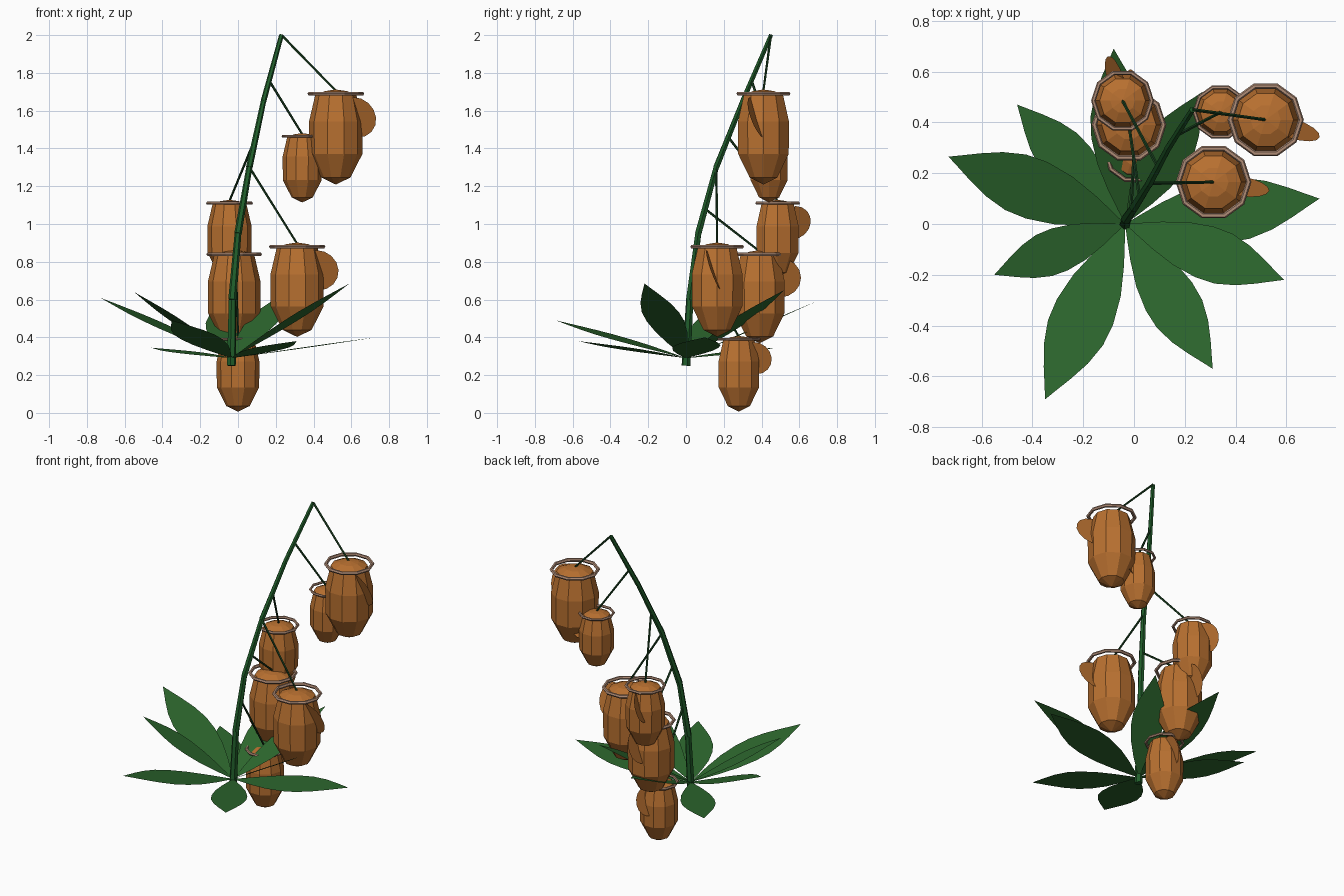
import bpy, bmesh, math
from mathutils import Vector, Matrix

old = bpy.data.objects.get("Cube")
if old:
    bpy.data.objects.remove(old, do_unlink=True)


def material(name, srgb):
    lin = [((c / 255 + 0.055) / 1.055) ** 2.4 for c in srgb]
    m = bpy.data.materials.new(name)
    m.use_nodes = True
    m.diffuse_color = (*lin, 1)
    m.node_tree.nodes["Principled BSDF"].inputs["Base Color"].default_value = (*lin, 1)
    return m


LEAF = material("leaf green", (45, 104, 46))
STEM = material("stem green", (32, 94, 42))
STALK = material("dark stalk green", (26, 66, 32))
POD = material("copper brown", (184, 112, 48))
RIM = material("dusty tan", (176, 140, 118))


def finish(name, bm, mat):
    bmesh.ops.recalc_face_normals(bm, faces=bm.faces)
    me = bpy.data.meshes.new(name)
    bm.to_mesh(me)
    bm.free()
    me.materials.append(mat)
    ob = bpy.data.objects.new(name, me)
    bpy.context.collection.objects.link(ob)
    return ob


def add_rod(bm, a, b, r1, r2, sides):
    a, b = Vector(a), Vector(b)
    d = b - a
    rot = d.to_track_quat('Z', 'Y').to_matrix().to_4x4()
    bmesh.ops.create_cone(bm, cap_ends=True, segments=sides, radius1=r1, radius2=r2,
                          depth=d.length, matrix=Matrix.Translation((a + b) / 2) @ rot)


def polar(r, ang, z):
    return Vector((r * math.cos(ang), r * math.sin(ang), z))


# Arching main stem, one tapered section per span
path = [(-.035, 0, .25), (-.03, .02, .6), (0, .065, .95),
        (.06, .16, 1.3), (.135, .3, 1.65), (.23, .45, 2.0)]
bm = bmesh.new()
for i, (a, b) in enumerate(zip(path, path[1:])):
    r = .024 - .0022 * i
    add_rod(bm, a, b, r, r * .82, 6)
finish("main_stem", bm, STEM)


def stem_point(z):
    for a, b in zip(path, path[1:]):
        if z <= b[2]:
            return Vector(a).lerp(Vector(b), (z - a[2]) / (b[2] - a[2]))


# Flat pointed leaves spreading from the base
LEAF_SHAPE = [(.08, .035), (.2, .085), (.35, .135), (.5, .16), (.62, .157),
              (.74, .125), (.85, .076), (.93, .035)]


def leaf(index, tip):
    root = Vector((-.035, 0, .29))
    axis = Vector(tip) - root
    side = Vector((-axis.y, axis.x, 0))
    bm = bmesh.new()
    start, end = bm.verts.new(root), bm.verts.new(tip)
    mid = [bm.verts.new(root + axis * t) for t, w in LEAF_SHAPE]
    for s in (-1, 1):
        edge = [bm.verts.new(root + axis * t + side * w * s) for t, w in LEAF_SHAPE]
        bm.faces.new((start, mid[0], edge[0]))
        for i in range(len(mid) - 1):
            bm.faces.new((mid[i], mid[i + 1], edge[i + 1], edge[i]))
        bm.faces.new((mid[-1], end, edge[-1]))
    finish(f"leaf_{index}", bm, LEAF)


for i, tip in enumerate([(-.73, .265, .61), (-.46, .47, .345), (-.08, .69, .59),
                         (.27, .52, .65), (.73, .1, .4), (.59, -.22, .685),
                         (.31, -.57, .38), (-.35, -.69, .49), (-.55, -.2, .64)]):
    leaf(i + 1, tip)

# Pod outline: radius and height below the rim, as multiples of the rim radius
POD_SHAPE = [(.4, .09), (.74, -.06), (.96, -1.0), (.95, -2.16), (.52, -3.0)]
SIDES = 10


def pod(index, x, y, z, R, attach_z):
    place = Vector((x, y, z))
    # Faceted body
    bm = bmesh.new()
    rings = [[bm.verts.new(place + polar(r * R, math.tau * k / SIDES, h * R))
              for k in range(SIDES)] for r, h in POD_SHAPE]
    top = bm.verts.new(place + Vector((0, 0, .15 * R)))
    tip = bm.verts.new(place + Vector((0, 0, -3.25 * R)))
    for k in range(SIDES):
        n = (k + 1) % SIDES
        bm.faces.new((top, rings[0][k], rings[0][n]))
        bm.faces.new((tip, rings[-1][n], rings[-1][k]))
        for a, b in zip(rings, rings[1:]):
            bm.faces.new((a[k], b[k], b[n], a[n]))
    finish(f"pod_{index}_body", bm, POD)

    # Rim hoop
    bm = bmesh.new()
    minor, major, cuts = .075 * R, .94 * R, 6
    loop = [[bm.verts.new(place + polar(major + minor * math.cos(math.tau * j / cuts),
                                        math.tau * k / SIDES,
                                        minor * math.sin(math.tau * j / cuts)))
             for j in range(cuts)] for k in range(SIDES)]
    for k in range(SIDES):
        for j in range(cuts):
            n, m = (k + 1) % SIDES, (j + 1) % cuts
            bm.faces.new((loop[k][j], loop[n][j], loop[n][m], loop[k][m]))
    finish(f"pod_{index}_rim", bm, RIM)

    # Round flap leaning from the outer side of the pod
    start = stem_point(attach_z)
    ang = math.atan2(y - start.y, x - start.x) - math.radians(10)
    out = polar(1, ang, 0)
    across = polar(1, ang - math.pi / 2, 0)
    up = Vector((0, 0, .94)) + across * .34
    centre = place + out * (.74 * R) - Vector((0, 0, .85 * R))
    bm = bmesh.new()
    bm.faces.new([bm.verts.new(centre + (out * math.cos(t) + up * math.sin(t)) * .77 * R)
                  for t in (math.tau * k / 16 for k in range(16))])
    finish(f"pod_{index}_flap", bm, POD)

    # Hanging stalk
    bm = bmesh.new()
    add_rod(bm, start, place + Vector((0, 0, .1 * R)), .007, .006, 5)
    finish(f"pod_{index}_stalk", bm, STALK)


for i, spec in enumerate([(.518, .41, 1.69, .148, 2.0), (.34, .44, 1.465, .108, 1.76),
                          (.313, .165, .88, .147, 1.3), (-.045, .485, 1.11, .122, 1.46),
                          (-.02, .39, .84, .145, 1.08), (0, .28, .39, .118, .8)]):
    pod(i + 1, *spec)
